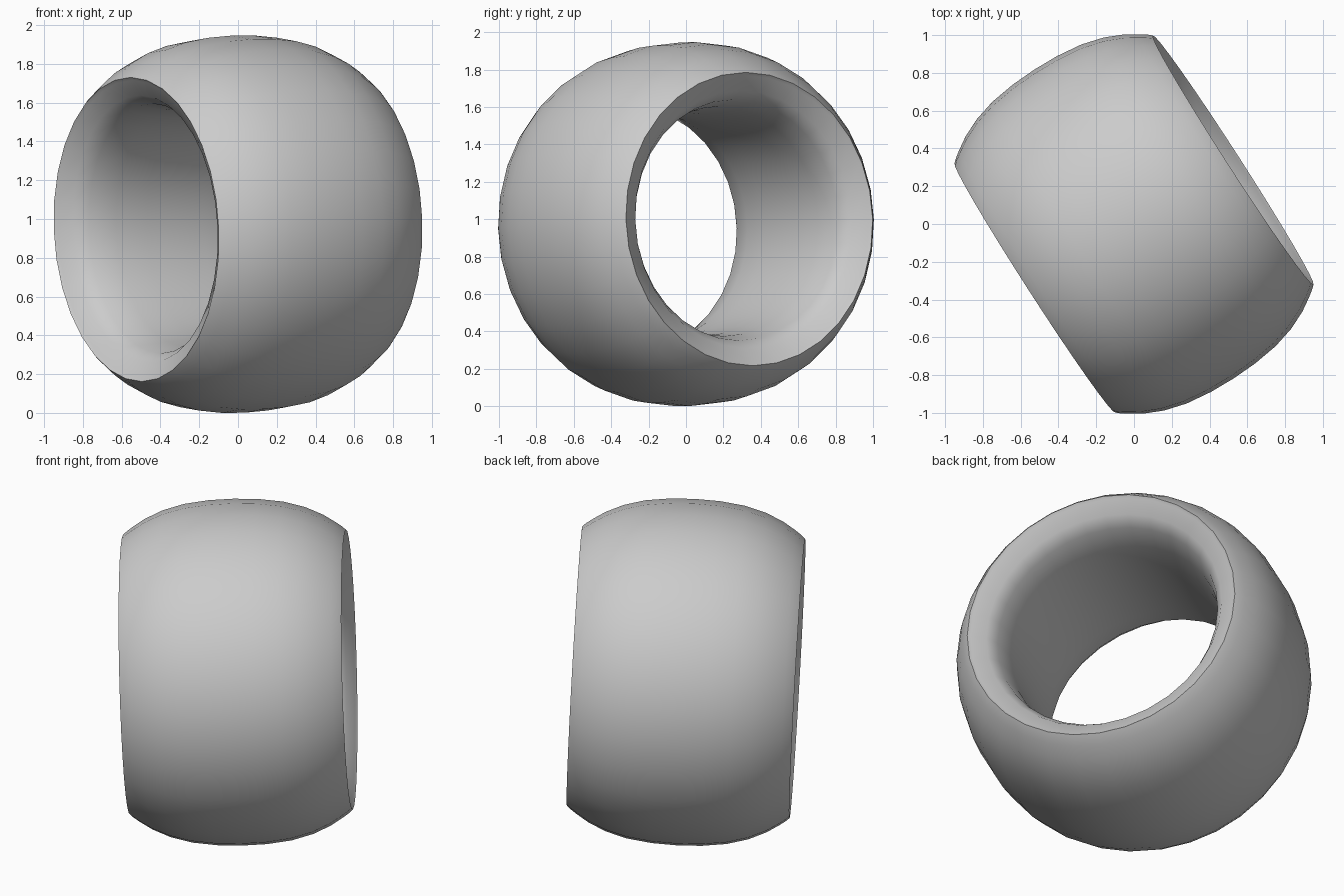
import bpy, bmesh
from math import radians, pi
from mathutils import Matrix, Vector

cube = bpy.data.objects.get("Cube")
if cube:
    bpy.data.objects.remove(cube, do_unlink=True)

SIDES = 32

# Plain grey material
grey = bpy.data.materials.new("plain grey")
grey.use_nodes = True
colour = (0.6, 0.6, 0.6, 1)
grey.diffuse_color = colour
grey.node_tree.nodes["Principled BSDF"].inputs["Base Color"].default_value = colour

# Half cross-section (distance along the axis, radius): barrel outside, lip, flared bore
outer = [(0, .973), (.14, .968), (.28, .95), (.4, .917), (.5, .872), (.57, .828), (.605, .803)]
lip = [(.625, .785), (.612, .77)]
bore = [(.57, .69), (.5, .645), (.35, .615), (.17, .603), (0, .6)]
half = outer + lip + bore
section = half + [(-a, r) for a, r in reversed(half[1:-1])]

# Band: spin the closed section around the X axis
bm = bmesh.new()
verts = [bm.verts.new((a, 0, r)) for a, r in section]
edges = [bm.edges.new((v, verts[i - 1])) for i, v in enumerate(verts)]
bmesh.ops.spin(bm, geom=verts + edges, cent=(0, 0, 0), axis=(1, 0, 0),
               angle=2 * pi, steps=SIDES, use_duplicate=False)
bmesh.ops.remove_doubles(bm, verts=bm.verts, dist=0.0005)
bmesh.ops.recalc_face_normals(bm, faces=bm.faces)

# Turn the band to its resting pose and stand it on the ground
pose = Matrix.Rotation(radians(32.8), 4, "Z") @ Matrix.Rotation(radians(-2.5), 4, "Y")
bmesh.ops.transform(bm, matrix=pose, verts=bm.verts)
low = min(v.co.z for v in bm.verts)
bmesh.ops.translate(bm, vec=Vector((0, 0, -low)), verts=bm.verts)

mesh = bpy.data.meshes.new("ring_band")
bm.to_mesh(mesh)
bm.free()
mesh.materials.append(grey)
band = bpy.data.objects.new("ring_band", mesh)
bpy.context.collection.objects.link(band)

# Smooth shading with crisp lips
bpy.ops.object.select_all(action="DESELECT")
band.select_set(True)
bpy.context.view_layer.objects.active = band
bpy.ops.object.shade_smooth_by_angle(angle=radians(40))
